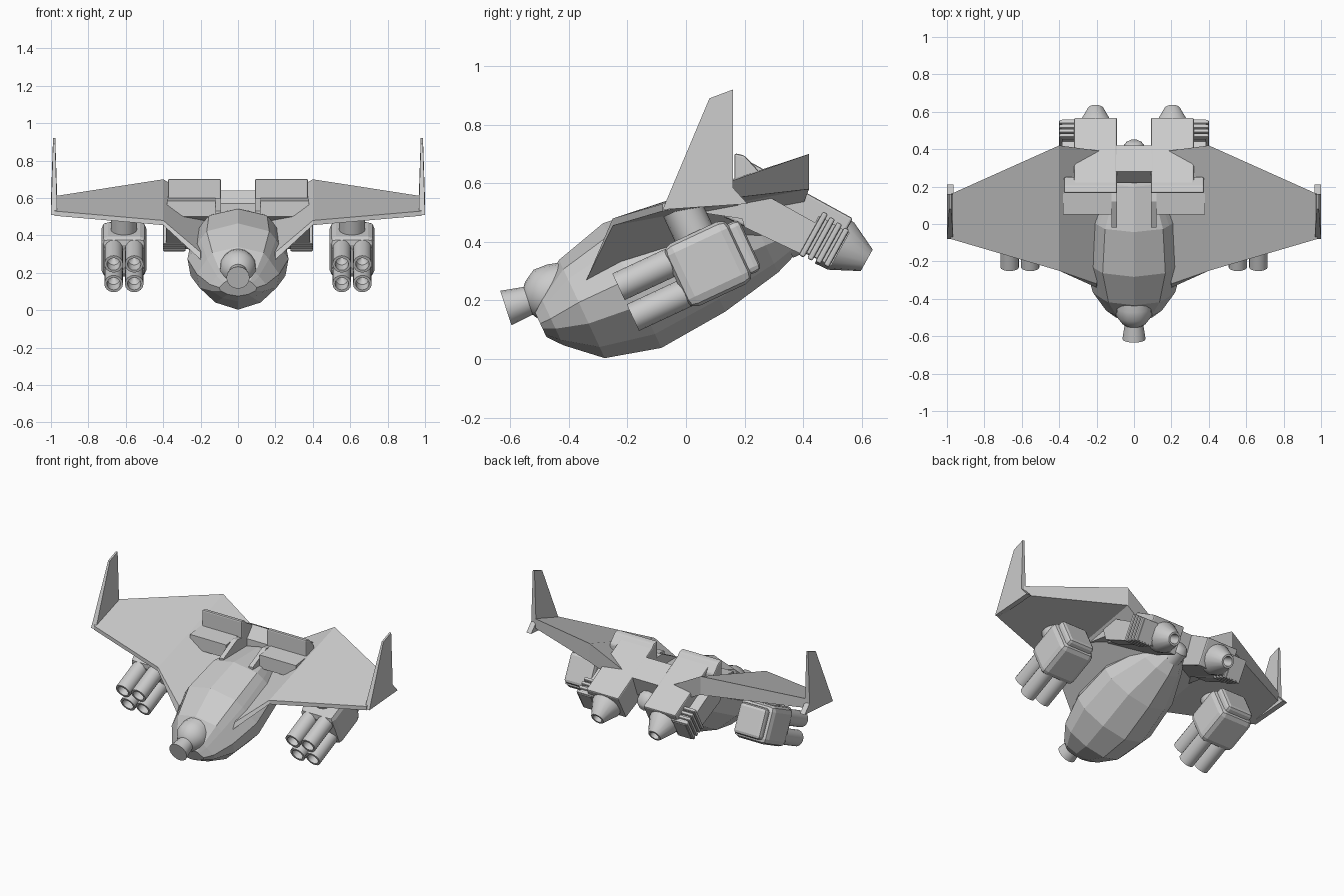
import bpy, bmesh, math
from mathutils import Vector, Matrix

if "Cube" in bpy.data.objects:
    bpy.data.objects.remove(bpy.data.objects["Cube"], do_unlink=True)

PITCH = math.radians(25)
ENGINE_TILT = math.radians(-29)


def finish(name, bm, mirror=False, bevel=0, smooth=False):
    bmesh.ops.recalc_face_normals(bm, faces=bm.faces)
    me = bpy.data.meshes.new(name)
    bm.to_mesh(me)
    bm.free()
    ob = bpy.data.objects.new(name, me)
    bpy.context.collection.objects.link(ob)
    if bevel:
        b = ob.modifiers.new("Bevel", 'BEVEL')
        b.width, b.segments, b.limit_method = bevel, 2, 'ANGLE'
    if mirror:
        ob.modifiers.new("Mirror", 'MIRROR')
    if smooth:
        bpy.ops.object.select_all(action='DESELECT')
        ob.select_set(True)
        bpy.context.view_layer.objects.active = ob
        bpy.ops.object.shade_smooth_by_angle(angle=math.radians(35))
    return ob


def loft(name, rings, mirror=False, bevel=0, smooth=False, closed=False):
    """Skin closed rings of points; cap the ends or join last to first."""
    bm = bmesh.new()
    loops = [[bm.verts.new(p) for p in r] for r in rings]
    pairs = list(zip(loops, loops[1:]))
    if closed:
        pairs.append((loops[-1], loops[0]))
    for a, b in pairs:
        for i in range(len(a)):
            j = (i + 1) % len(a)
            bm.faces.new((a[i], a[j], b[j], b[i]))
    if not closed:
        bm.faces.new(loops[0])
        bm.faces.new(loops[-1])
    return finish(name, bm, mirror, bevel, smooth)


def prism(name, profile, x0, x1, mirror=False, bevel=0):
    """Side profile (y, z) extruded across x."""
    return loft(name, [[(x, y, z) for y, z in profile] for x in (x0, x1)],
                mirror, bevel)


def turned(name, origin, angle, profile, sides=16, mirror=False, closed=False):
    """Profile (distance, radius) turned about an axis in the yz plane."""
    m = Matrix.Translation(origin) @ Matrix.Rotation(angle, 4, 'X')
    rings = [[m @ Vector((r * math.cos(a), d, r * math.sin(a)))
              for a in (2 * math.pi * i / sides for i in range(sides))]
             for d, r in profile]
    return loft(name, rings, mirror, 0, True, closed)


def tilted_box(name, centre, size, angle, mirror=False, bevel=0):
    bm = bmesh.new()
    m = (Matrix.Translation(centre) @ Matrix.Rotation(angle, 4, 'X')
         @ Matrix.Diagonal((*size, 1)))
    bmesh.ops.create_cube(bm, size=1, matrix=m)
    return finish(name, bm, mirror, bevel)


# Faceted hull, lofted along the pitched axis: station, width, keel, chine, spine
tilt = Matrix.Rotation(PITCH, 4, 'X')
hull = []
for s, w, low, mid, top in ((-.40, .10, .27, .32, .37), (-.36, .15, .22, .32, .41),
                            (-.25, .22, .12, .33, .49), (-.06, .27, .07, .33, .54),
                            (.19, .25, .09, .33, .51), (.41, .15, .135, .30, .41),
                            (.50, .09, .17, .27, .35)):
    half = [(w * .55, low + (mid - low) * .2), (w * .94, low + (mid - low) * .62),
            (w, mid), (w * .75, mid + (top - mid) * .55),
            (w * .62, mid + (top - mid) * .78)]
    section = [(0, low)] + half + [(0, top)] + [(-x, t) for x, t in reversed(half)]
    hull.append([tilt @ Vector((x, s, t)) for x, t in section])
loft("hull", hull)

# Nose turret and tail exhaust
turned("nose_gun", (0, -.615, .174), math.radians(18),
       [(0, .062), (.08, .05), (.09, .065), (.13, .095), (.18, .098), (.26, .085)])
turned("tail_exhaust", (0, .34, .40), PITCH,
       [(0, .06), (.08, .06), (.10, .045), (.11, .03)], 12)

# Gull wings: lower front, upper front, upper back, lower back at each station
loft("wing", [
    [(.2, -.34, .27), (.2, -.32, .31), (.1, .38, .53), (.1, .36, .42)],
    [(.4, -.25, .455), (.4, -.25, .48), (.4, .42, .70), (.4, .42, .58)],
    [(.98, -.08, .505), (.98, -.08, .53), (.98, .16, .61), (.98, .16, .55)]],
    mirror=True)

# Wing tip fins, thinner at the top
fin = [(-.08, .51), (.21, .53), (.16, .585), (.16, .92), (.08, .89)]
loft("wing_fin", [[(.983 + side * (.017 if z < .7 else .006), y, z) for y, z in fin]
                  for side in (-1, 1)], mirror=True)

# Engine bodies with raised intake covers
prism("engine_body", [(.17, .585), (.17, .70), (.57, .48), (.485, .325),
                      (.14, .48), (.05, .50)], .09, .32, True, .008)
prism("intake_cover", [(.165, .585), (.165, .703), (.20, .695), (.25, .64), (.25, .56)],
      .09, .375, True, .008)
prism("intake_ramp", [(.05, .50), (.05, .585), (.17, .60), (.25, .58), (.25, .47)],
      .12, .38, True)
prism("intake_wall", [(-.02, .48), (-.02, .53), (.12, .60), (.30, .58), (.30, .45)],
      .09, .12, True)
prism("engine_side_panel", [(.17, .55), (.2, .60), (.46, .455), (.39, .36), (.2, .45)],
      .30, .385, True)
prism("engine_bridge", [(.22, .57), (.28, .64), (.42, .56), (.37, .43), (.22, .47)],
      -.095, .095)

# Cooling ribs on the outer engine sides
back = Matrix.Rotation(ENGINE_TILT, 4, 'X') @ Vector((0, 1, 0))
for i in range(4):
    spot = Vector((.34, .435, .425)) + back * (i * .03)
    tilted_box(f"cooling_rib_{i + 1}", spot, (.12, .02, .17 - i * .008),
               ENGINE_TILT, True, .006)
tilted_box("rib_core", Vector((.34, .435, .425)) + back * .045,
           (.09, .12, .13), ENGINE_TILT, True)

# Hollow engine nozzles
turned("engine_nozzle", Vector((.205, .617, .337)) - back * .15, ENGINE_TILT,
       [(0, .095), (.05, .092), (.15, .042), (.15, .03), (.09, .025), (.0, .02)],
       mirror=True, closed=True)

# Weapon pods under the wings
pod = Vector((.61, .075, .325))
along, up = tilt @ Vector((0, 1, 0)), tilt @ Vector((0, 0, 1))
tilted_box("pod_body", pod, (.24, .245, .235), PITCH, True, .035)
tilted_box("pod_rear_cap", pod + along * .13, (.19, .06, .19), PITCH, True, .02)
turned("pod_pylon", pod + up * .09, PITCH + math.pi / 2,
       [(0, .07), (.12, .07)], 16, True)

# Four hollow barrels per pod
for i, dx in enumerate((-.055, .055)):
    for j, dz in enumerate((-.058, .058)):
        mouth = pod - along * .31 + up * dz + Vector((dx, 0, 0))
        turned(f"pod_barrel_{2 * i + j + 1}", mouth, PITCH,
               [(0, .05), (.26, .05), (.26, .005), (.09, .005), (.06, .033), (0, .036)],
               mirror=True, closed=True)
